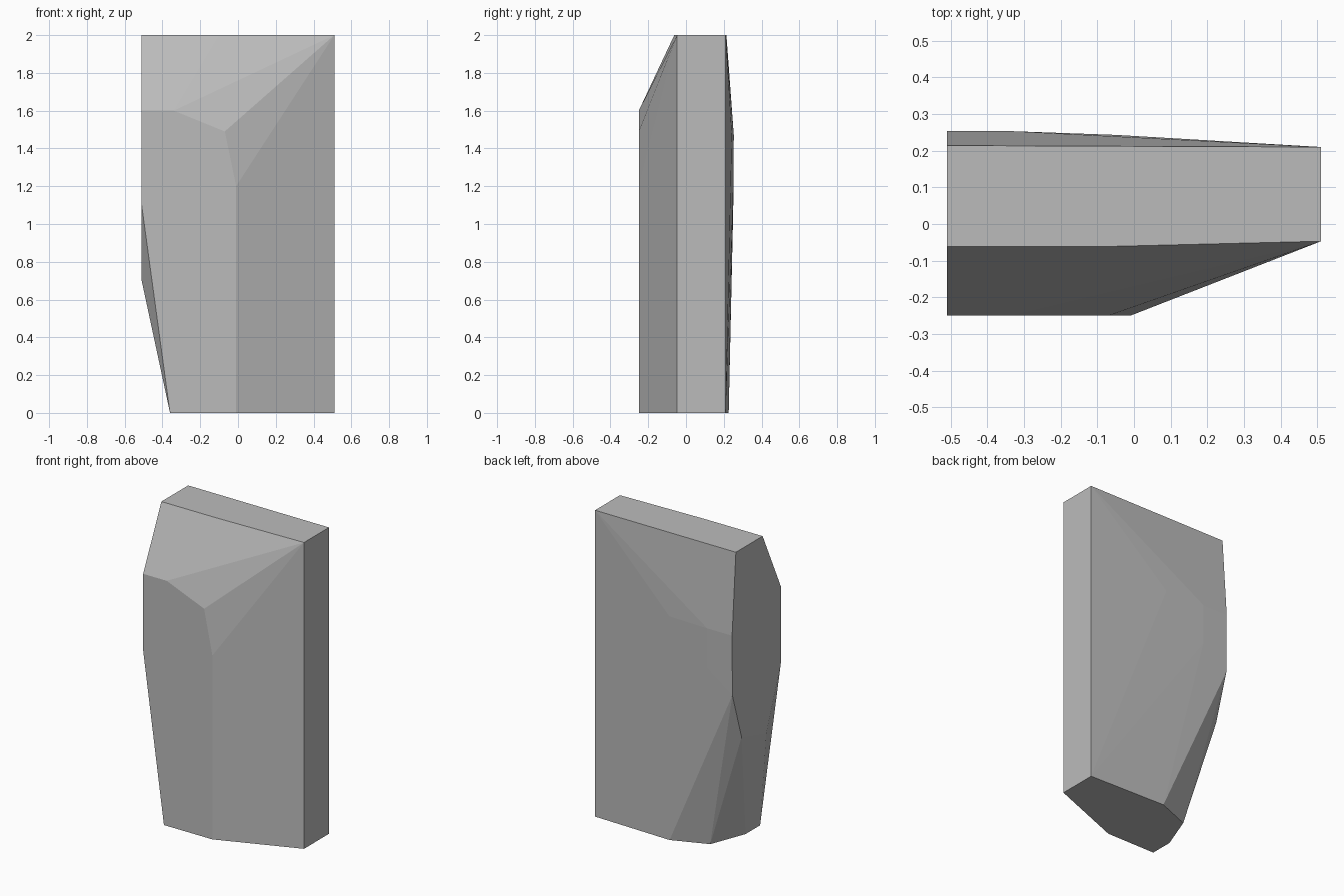
import bpy, bmesh, math

if "Cube" in bpy.data.objects:
    bpy.data.objects.remove(bpy.data.objects["Cube"])

# Faceted stone slab: the convex skin around a few corner points
front_rim = [(-.51, -.25, 1.6), (-.34, -.25, 1.6), (-.07, -.25, 1.49), (-.01, -.25, 1.2),
             (-.01, -.25, 0), (-.36, -.25, 0), (-.51, -.25, 1.1)]
right_side = [(.51, y, z) for y in (-.047, .21) for z in (0, 2)]
top_rim = [(-.51, -.062, 2), (-.1, -.062, 2), (-.51, .214, 2)]
left_side = [(-.51, .253, 1.47), (-.51, .25, 1.08), (-.51, .155, .77), (-.51, -.1, .7)]
back_bulge = [(-.33, .253, 1.47), (-.33, .251, 1.21), (-.05, .243, 1.47)]
base_rim = [(-.36, -.1, 0), (-.27, .135, 0), (-.04, .226, 0)]

bm = bmesh.new()
for p in front_rim + right_side + top_rim + left_side + back_bulge + base_rim:
    bm.verts.new(p)
bmesh.ops.convex_hull(bm, input=bm.verts[:])
# Merge triangles that lie in one plane
bmesh.ops.dissolve_limit(bm, angle_limit=math.radians(.3),
                         verts=bm.verts[:], edges=bm.edges[:])
bmesh.ops.recalc_face_normals(bm, faces=bm.faces[:])

mesh = bpy.data.meshes.new("stone_slab")
bm.to_mesh(mesh)
bm.free()
slab = bpy.data.objects.new("stone_slab", mesh)
bpy.context.collection.objects.link(slab)

# Plain grey stone
grey = bpy.data.materials.new("stone_grey")
grey.diffuse_color = (.5, .5, .5, 1)
grey.use_nodes = True
grey.node_tree.nodes["Principled BSDF"].inputs["Base Color"].default_value = grey.diffuse_color
mesh.materials.append(grey)
